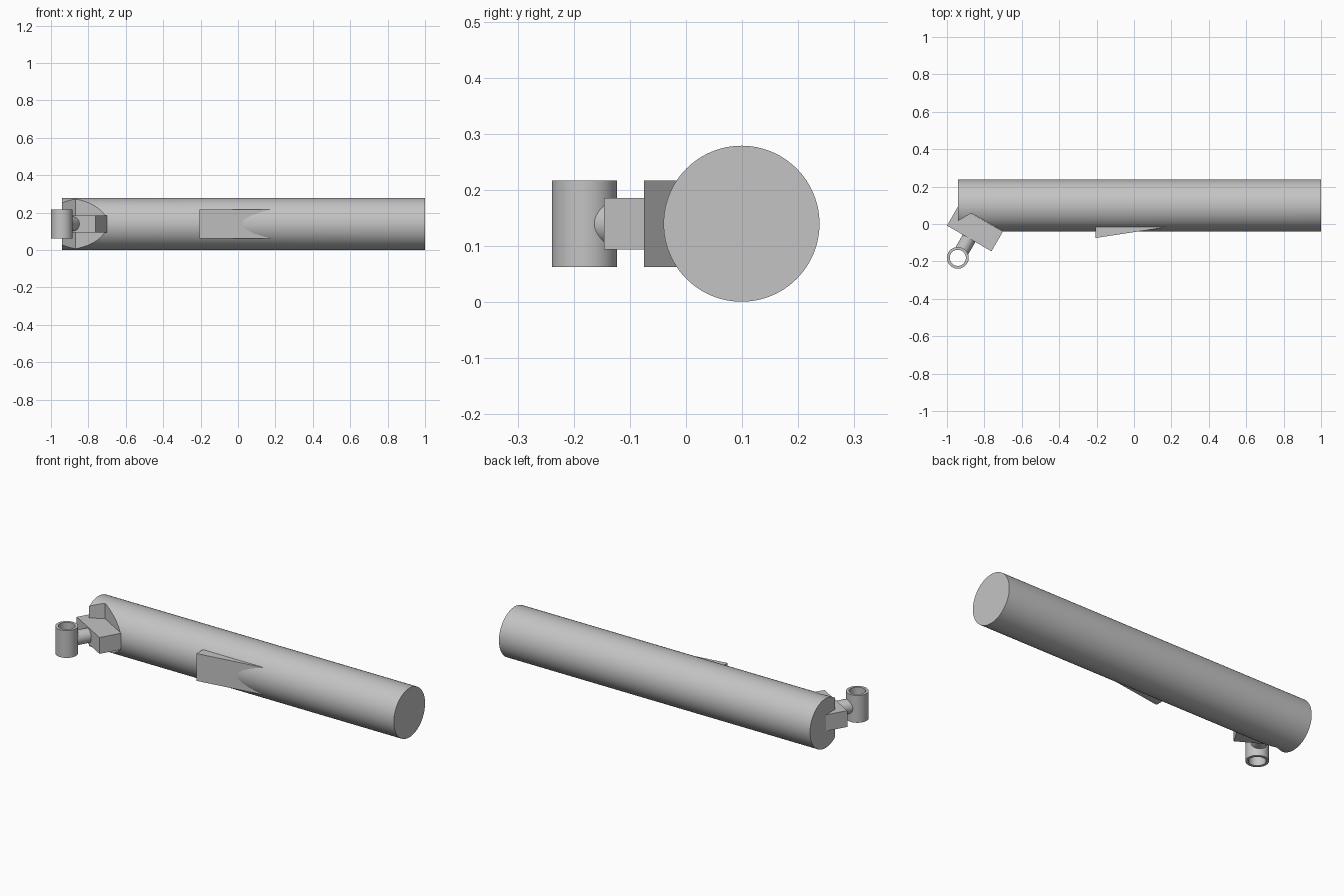
import bpy, bmesh, math
from mathutils import Vector, Matrix

cube = bpy.data.objects.get("Cube")
if cube:
    bpy.data.objects.remove(cube, do_unlink=True)

grey = bpy.data.materials.new("plain grey")
grey.use_nodes = True
colour = (0.55, 0.55, 0.55, 1)
grey.diffuse_color = colour
grey.node_tree.nodes["Principled BSDF"].inputs["Base Color"].default_value = colour

MID = 0.14                      # height of every part's centre
SLANT = math.radians(30)        # angle of the side fitting
ALONG = Vector((math.cos(SLANT), -math.sin(SLANT), 0))
OUT = Vector((-math.sin(SLANT), -math.cos(SLANT), 0))


def finish(name, bm):
    bmesh.ops.recalc_face_normals(bm, faces=bm.faces)
    mesh = bpy.data.meshes.new(name)
    bm.to_mesh(mesh)
    bm.free()
    mesh.materials.append(grey)
    obj = bpy.data.objects.new(name, mesh)
    bpy.context.collection.objects.link(obj)
    return obj


def prism(name, outline, half_height):
    """Plan outline extruded evenly above and below the centre height."""
    bm = bmesh.new()
    face = bm.faces.new([bm.verts.new((p[0], p[1], MID - half_height)) for p in outline])
    new = bmesh.ops.extrude_face_region(bm, geom=[face])["geom"]
    verts = [g for g in new if isinstance(g, bmesh.types.BMVert)]
    bmesh.ops.translate(bm, verts=verts, vec=(0, 0, 2 * half_height))
    return finish(name, bm)


def rod(name, start, end, radius, segments=64):
    """Capped cylinder between two points."""
    start, end = Vector(start), Vector(end)
    axis = end - start
    turn = axis.to_track_quat('Z', 'Y').to_matrix().to_4x4()
    bm = bmesh.new()
    bmesh.ops.create_cone(bm, cap_ends=True, segments=segments, radius1=radius,
                          radius2=radius, depth=axis.length,
                          matrix=Matrix.Translation((start + end) / 2) @ turn)
    return finish(name, bm)


def activate(obj):
    bpy.ops.object.select_all(action='DESELECT')
    obj.select_set(True)
    bpy.context.view_layer.objects.active = obj


def cut(obj, cutter):
    activate(obj)
    mod = obj.modifiers.new("cut", 'BOOLEAN')
    mod.operation, mod.solver, mod.object = 'DIFFERENCE', 'EXACT', cutter
    bpy.ops.object.modifier_apply(modifier=mod.name)


def smooth(obj):
    activate(obj)
    bpy.ops.object.shade_smooth_by_angle(angle=math.radians(30))


# Long round body with a V notch at its right end
body = rod("body", (-0.94, 0.099, MID), (1, 0.099, MID), 0.139, 96)
apex = Vector((-0.869, 0.058, 0))
right = apex + ALONG * 0.3
left = apex + Vector((-ALONG.x, ALONG.y, 0)) * 0.2
notch = prism("notch_cutter", [apex, left, (left.x, -0.3), (right.x, -0.3), right], 0.3)
cut(body, notch)

# Slanted block seated in the notch
corner = Vector((-1, -0.0085, 0))
width, depth = 0.275, 0.122
block = prism("mount_block", [corner, corner + ALONG * width,
                              corner + ALONG * width - OUT * depth,
                              corner - OUT * depth], 0.046)

# Upright open ring, joined to the block by a short stem
centre = Vector((-0.942, -0.181, MID))
up = Vector((0, 0, 0.077))
ring = rod("ring", centre - up, centre + up, 0.058)
stem = rod("stem", centre, centre - OUT * 0.14, 0.039, 48)
bore = rod("bore_cutter", centre - up * 2, centre + up * 2, 0.043)
cut(ring, bore)
cut(stem, bore)

# Thin wedge on the front of the body
wedge = prism("side_wedge", [(-0.207, -0.075), (0.18, -0.016), (0.18, 0.01),
                             (-0.207, 0.01)], 0.077)

for part in (body, ring, stem):
    smooth(part)
for helper in (notch, bore):
    bpy.data.objects.remove(helper, do_unlink=True)
